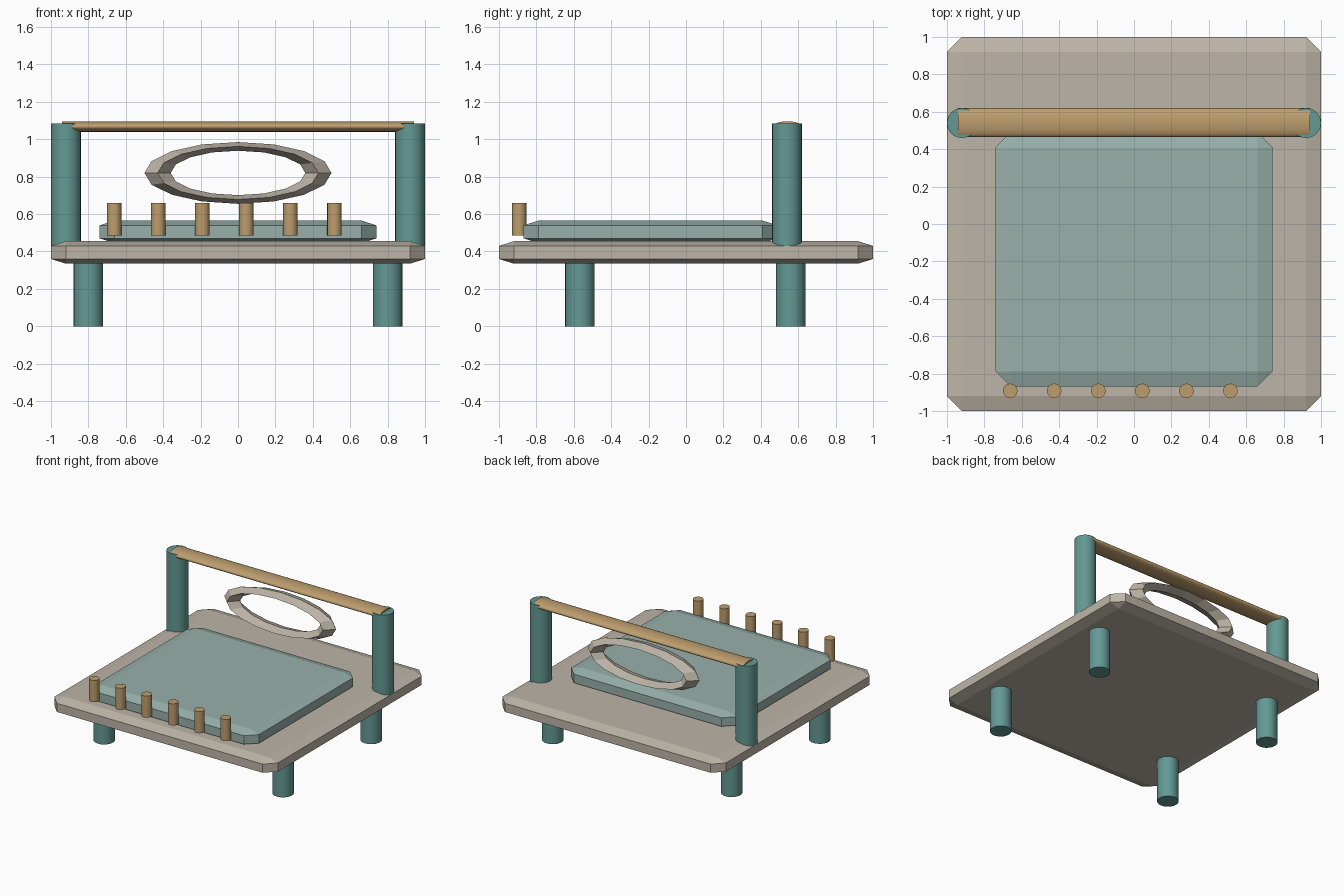
import bpy, bmesh, math
from mathutils import Matrix

if "Cube" in bpy.data.objects:
    bpy.data.objects.remove(bpy.data.objects["Cube"])


def material(name, rgb):
    m = bpy.data.materials.new(name)
    lin = [((c / 255 + 0.055) / 1.055) ** 2.4 for c in rgb]
    m.diffuse_color = (*lin, 1)
    m.use_nodes = True
    m.node_tree.nodes["Principled BSDF"].inputs["Base Color"].default_value = m.diffuse_color
    return m


STONE = material("warm_grey", (190, 181, 168))
TEAL = material("deep_teal", (100, 153, 148))
SAGE = material("pale_sage", (152, 176, 171))
WOOD = material("tan_wood", (190, 158, 110))


def finish(bm, name, mat, smooth=False):
    bmesh.ops.recalc_face_normals(bm, faces=bm.faces[:])
    me = bpy.data.meshes.new(name)
    bm.to_mesh(me)
    bm.free()
    me.materials.append(mat)
    ob = bpy.data.objects.new(name, me)
    bpy.context.collection.objects.link(ob)
    if smooth:
        bpy.ops.object.select_all(action='DESELECT')
        ob.select_set(True)
        bpy.context.view_layer.objects.active = ob
        bpy.ops.object.shade_smooth_by_angle(angle=math.radians(40))
    return ob


def chamfered_slab(name, mat, lo, hi, cut):
    """Box with every edge chamfered by its own amount per axis."""
    c = [(a + b) / 2 for a, b in zip(lo, hi)]
    h = [(b - a) / 2 for a, b in zip(lo, hi)]
    bm = bmesh.new()
    for sx in (-1, 1):
        for sy in (-1, 1):
            for sz in (-1, 1):
                s = (sx, sy, sz)
                for full in range(3):
                    bm.verts.new([c[i] + s[i] * (h[i] - (0 if i == full else cut[i]))
                                  for i in range(3)])
    bmesh.ops.convex_hull(bm, input=bm.verts[:])
    bmesh.ops.dissolve_limit(bm, angle_limit=0.01, verts=bm.verts[:], edges=bm.edges[:])
    return finish(bm, name, mat)


def cylinder(name, mat, x, y, z0, z1, r, sides=24):
    bm = bmesh.new()
    bmesh.ops.create_cone(bm, cap_ends=True, segments=sides, radius1=r, radius2=r,
                          depth=z1 - z0, matrix=Matrix.Translation((x, y, (z0 + z1) / 2)))
    return finish(bm, name, mat, True)


# Seat base and cushion
chamfered_slab("seat_base", STONE, (-1, -1, 0.335), (1, 1, 0.455), (0.08, 0.08, 0.025))
chamfered_slab("cushion", SAGE, (-0.74, -0.868, 0.445), (0.74, 0.49, 0.565),
               (0.08, 0.08, 0.025))

# Legs and back posts
for side, sx in (("left", -1), ("right", 1)):
    cylinder(f"front_leg_{side}", TEAL, sx * 0.8, -0.567, 0, 0.36, 0.079)
    cylinder(f"back_leg_{side}", TEAL, sx * 0.8, 0.56, 0, 0.36, 0.079)
    cylinder(f"back_post_{side}", TEAL, sx * 0.92, 0.54, 0.4, 1.083, 0.08)

# Flattened top rail lying along x
bm = bmesh.new()
bmesh.ops.create_cone(bm, cap_ends=True, segments=24, radius1=1, radius2=1, depth=1.88,
                      matrix=Matrix.Rotation(math.pi / 2, 4, 'Y'))
bmesh.ops.scale(bm, vec=(1, 0.077, 0.028), verts=bm.verts[:])
bmesh.ops.translate(bm, vec=(0, 0.542, 1.068), verts=bm.verts[:])
finish(bm, "top_rail", WOOD, True)

# Oval back ring with a diamond cross-section
bm = bmesh.new()
N, R, T = 16, 0.43, 0.07
rings = []
for i in range(N):
    a = 2 * math.pi * i / N
    section = []
    for k in range(4):
        b = math.pi / 2 * k
        rad = R + T * math.cos(b)
        section.append(bm.verts.new((rad * math.cos(a), 0.54 + T * math.sin(b),
                                     0.82 + 0.33 * rad * math.sin(a))))
    rings.append(section)
for i in range(N):
    p, q = rings[i], rings[(i + 1) % N]
    for k in range(4):
        n = (k + 1) % 4
        bm.faces.new((p[k], p[n], q[n], q[k]))
finish(bm, "back_ring", STONE)

# Row of pegs along the front edge
for i in range(6):
    cylinder(f"front_peg_{i + 1}", WOOD, -0.662 + 0.2355 * i, -0.892, 0.485, 0.66, 0.039, 16)
